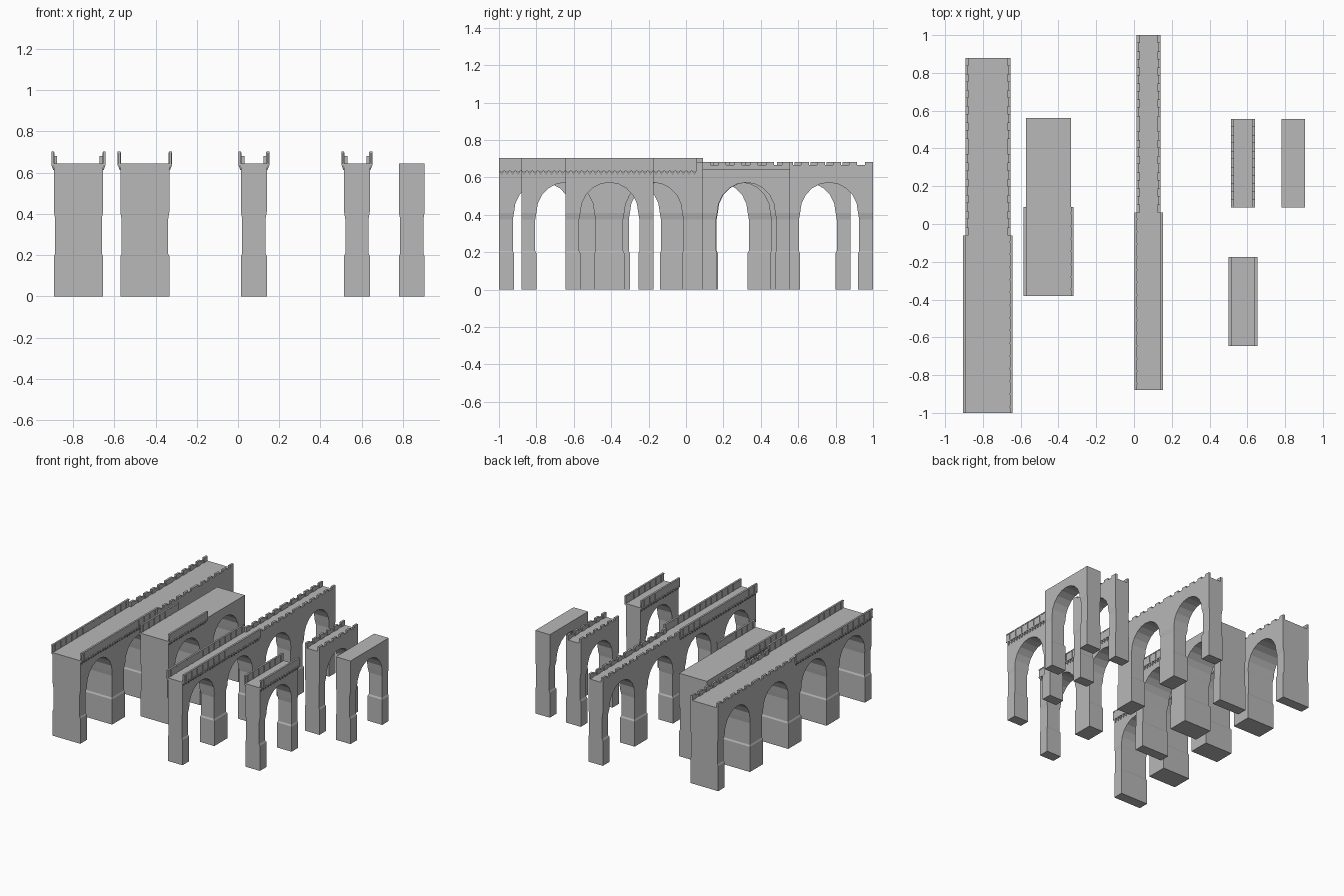
import bpy, bmesh, math

cube = bpy.data.objects.get("Cube")
if cube:
    bpy.data.objects.remove(cube, do_unlink=True)

stone = bpy.data.materials.new("grey_stone")
stone.use_nodes = True
GREY = (0.48, 0.48, 0.48, 1)
stone.diffuse_color = GREY
stone.node_tree.nodes["Principled BSDF"].inputs["Base Color"].default_value = GREY

SPAN = 0.47      # length of one arch bay
PIER = 0.08      # half width of a pier
SPRING = 0.41    # height where the arch starts
DECK = 0.645     # roadway height
INSET = 0.006    # setback of the pier shaft
STEPS = 10       # arch segments


def finish(bm, name):
    bmesh.ops.recalc_face_normals(bm, faces=bm.faces)
    mesh = bpy.data.meshes.new(name)
    bm.to_mesh(mesh)
    bm.free()
    mesh.materials.append(stone)
    obj = bpy.data.objects.new(name, mesh)
    bpy.context.collection.objects.link(obj)
    return obj


def loft(bm, rings, cap_top=True):
    loops = [[bm.verts.new(p) for p in ring] for ring in rings]
    for a, b in zip(loops, loops[1:]):
        n = len(a)
        for i in range(n):
            bm.faces.new((a[i], a[(i + 1) % n], b[(i + 1) % n], b[i]))
    bm.faces.new(loops[0])
    if cap_top:
        bm.faces.new(loops[-1])


def rect(x0, x1, y0, y1, z):
    return [(x0, y0, z), (x1, y0, z), (x1, y1, z), (x0, y1, z)]


def box(bm, x0, x1, y0, y1, z0, z1):
    loft(bm, [rect(x0, x1, y0, y1, z0), rect(x0, x1, y0, y1, z1)])


def body(name, cx, half, y0, bays):
    bm = bmesh.new()
    end = y0 + bays * SPAN
    # arched upper wall, profile extruded across the width
    profile = [(y0, DECK), (y0, SPRING)]
    for b in range(bays):
        mid = y0 + (b + 0.5) * SPAN
        for i in range(STEPS + 1):
            a = math.pi * (1 - i / STEPS)
            profile.append((mid + (SPAN / 2 - PIER) * math.cos(a),
                            SPRING + 0.163 * math.sin(a)))
    profile += [(end, SPRING), (end, DECK)]
    loft(bm, [[(cx + s * half, y, z) for y, z in profile] for s in (-1, 1)])
    # piers with a wide foot and a set-back shaft
    for b in range(bays + 1):
        y = y0 + b * SPAN
        first, last = b == 0, b == bays
        lo = y if first else y - PIER
        hi = y if last else y + PIER
        rings = []
        for z, d in ((0, 0), (0.195, 0), (0.207, INSET), (0.375, INSET), (SPRING, 0)):
            rings.append(rect(cx - half + d, cx + half - d,
                              lo if first else lo + d, hi if last else hi - d, z))
        loft(bm, rings, cap_top=False)
    finish(bm, name)


def battlements(name, cx, half, y0, bays):
    # low wall with merlons on both edges
    bm = bmesh.new()
    tooth = SPAN / 11
    for s in (-1, 1):
        outer = cx + s * half
        box(bm, *sorted((outer, outer - s * 0.011)), y0, y0 + bays * SPAN, DECK, 0.666)
        for b in range(bays):
            for i in range(6):
                y = y0 + b * SPAN + 2 * i * tooth
                box(bm, *sorted((outer, outer - s * 0.016)), y, y + tooth, DECK, 0.682)
    finish(bm, name)


def parapet(name, cx, half, y0, bays):
    # overhanging wall with coping, ribs and pointed corbels on both edges
    bm = bmesh.new()
    end = y0 + bays * SPAN
    for s in (-1, 1):
        inner = cx + s * half
        outer = inner + s * 0.011
        box(bm, *sorted((inner, outer)), y0, end, 0.634, 0.697)
        box(bm, *sorted((inner - s * 0.001, outer + s * 0.002)), y0, end, 0.695, 0.703)
        box(bm, *sorted((inner, outer + s * 0.002)), y0, end, 0.634, 0.643)
        ribs, corbels = 7 * bays, 16 * bays
        for i in range(ribs):
            y = y0 + (i + 0.5) * SPAN / 7
            box(bm, *sorted((inner - s * 0.003, outer + s * 0.002)),
                y - 0.004, y + 0.004, 0.643, 0.697)
        for i in range(corbels):
            y = y0 + (i + 0.5) * SPAN / 16
            top = rect(*sorted((inner, outer)), y - 0.011, y + 0.011, 0.634)
            foot = rect(*sorted((inner, inner + s * 0.004)), y - 0.002, y + 0.002, 0.614)
            loft(bm, [foot, top])
    finish(bm, name)


WIDE, NARROW = 0.119, 0.0625

# name, centre x, half width, start y, bays, parapet bays, battlement bays
bridges = [
    ("long_wide_bridge", -0.774, WIDE, -1.0, 4, 2, 2),
    ("short_wide_bridge", -0.452, WIDE, -0.38, 2, 1, 0),
    ("long_narrow_bridge", 0.077, NARROW, -0.88, 4, 2, 2),
    ("parapet_arch", 0.577, NARROW, -0.645, 1, 1, 0),
    ("battlement_arch", 0.577, NARROW, 0.087, 1, 0, 1),
    ("plain_arch", 0.843, NARROW, 0.087, 1, 0, 0),
]
for name, cx, half, y0, bays, walled, toothed in bridges:
    body(name, cx, half, y0, bays)
    if walled:
        parapet(name + "_parapet", cx, half, y0, walled)
    if toothed:
        battlements(name + "_battlements", cx, half, y0 + walled * SPAN, toothed)
